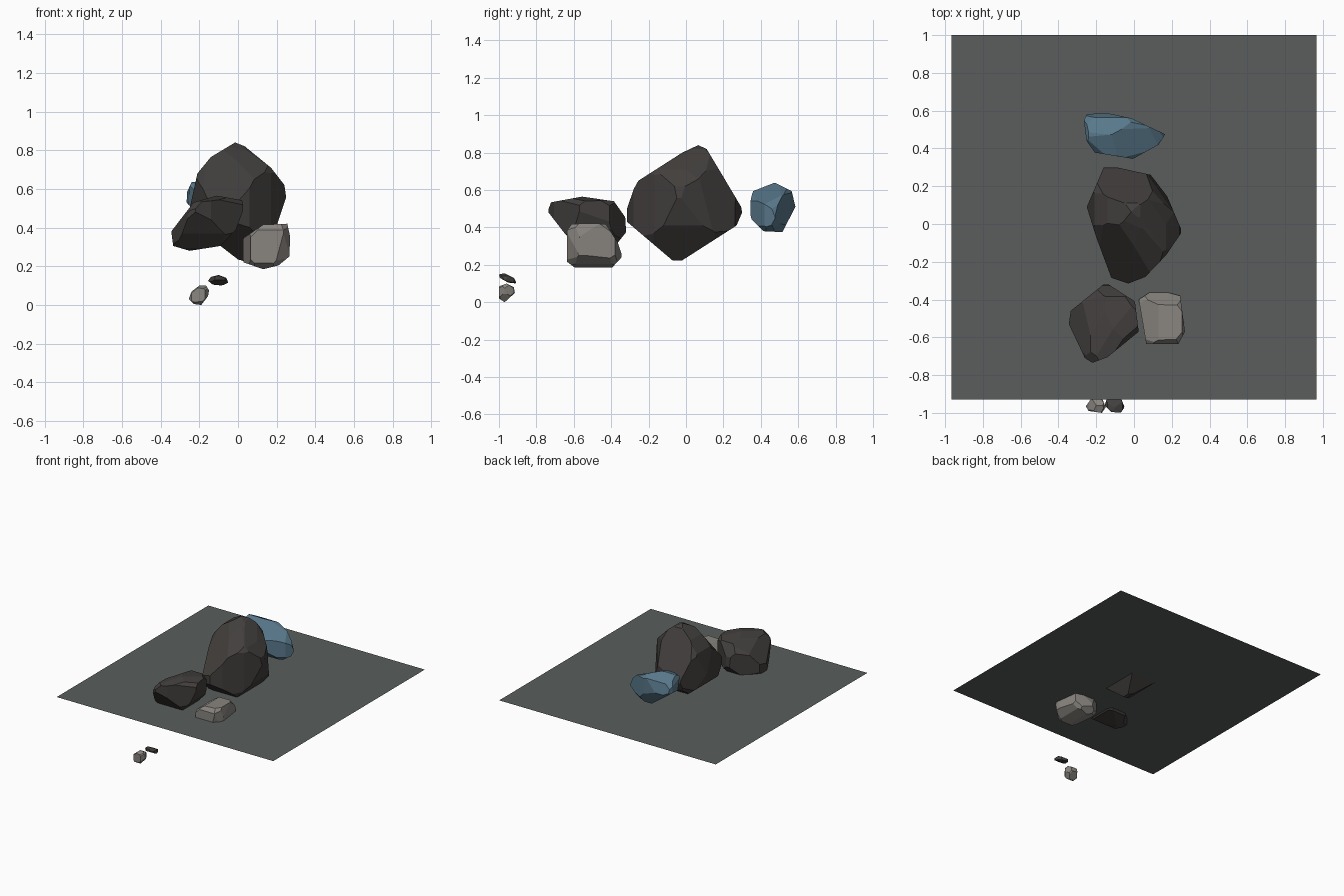
import bpy, bmesh
from itertools import product
from mathutils import Vector

# view axes (right, up) in which rock outlines are drawn
VIEWS = {
    "front": ((1, 0, 0), (0, 0, 1)),
    "side": ((0, 1, 0), (0, 0, 1)),
    "top": ((1, 0, 0), (0, 1, 0)),
    "front_right": ((.819, .574, 0), (-.2424, .3462, .9063)),
    "back_left": ((-.819, -.574, 0), (.2424, -.3462, .9063)),
    "below": ((-.767, .64, 0), (.32, .3835, .866)),
}


def material(name, rgb):
    m = bpy.data.materials.new(name)
    m.diffuse_color = (*rgb, 1)
    return m


def finish(name, bm, mat):
    me = bpy.data.meshes.new(name)
    bm.to_mesh(me)
    bm.free()
    me.materials.append(mat)
    ob = bpy.data.objects.new(name, me)
    bpy.context.collection.objects.link(ob)


def chip(bm, co, no):
    # slice away everything beyond a plane and cap the cut
    res = bmesh.ops.bisect_plane(bm, geom=bm.verts[:] + bm.edges[:] + bm.faces[:],
                                 plane_co=co, plane_no=no, dist=1e-5, clear_outer=True)
    edges = [e for e in res["geom_cut"] if isinstance(e, bmesh.types.BMEdge) and e.is_boundary]
    if len(edges) > 2:
        bmesh.ops.contextual_create(bm, geom=edges)


def rock(name, mat, front, side, top, trim=.92, **extra):
    # chisel a block to its outlines, then knock off the eight corners
    mid = lambda pts, i: (min(p[i] for p in pts) + max(p[i] for p in pts)) / 2
    c = Vector((mid(front, 0), mid(side, 0), mid(front, 1)))
    bm = bmesh.new()
    bmesh.ops.create_cube(bm, size=2)
    bmesh.ops.translate(bm, vec=c, verts=bm.verts)
    outlines = [("front", front + front[:1]), ("side", side + side[:1]), ("top", top + top[:1])]
    for view, pts in outlines + list(extra.items()):
        r, u = (Vector(a) for a in VIEWS[view])
        for p, q in zip(pts, pts[1:]):
            co = r * p[0] + u * p[1]
            no = (r * (q[1] - p[1]) - u * (q[0] - p[0])).normalized()
            if no.dot(co - c) < 0:
                no = -no
            chip(bm, co, no)
    ext = [max(v.co[i] for v in bm.verts) - min(v.co[i] for v in bm.verts) for i in range(3)]
    for s in product((-1, 1), repeat=3):
        no = Vector([s[i] / ext[i] for i in range(3)]).normalized()
        reach = max(no.dot(v.co - c) for v in bm.verts)
        chip(bm, c + no * reach * trim, no)
    bmesh.ops.remove_doubles(bm, verts=bm.verts, dist=.004)
    hull = bmesh.ops.convex_hull(bm, input=bm.verts[:])
    bmesh.ops.delete(bm, geom=list({g for g in hull["geom_interior"] + hull["geom_unused"]
                                    if isinstance(g, bmesh.types.BMVert)}), context="VERTS")
    bmesh.ops.dissolve_limit(bm, angle_limit=.03, verts=bm.verts[:], edges=bm.edges[:])
    bmesh.ops.recalc_face_normals(bm, faces=bm.faces[:])
    finish(name, bm, mat)


dark = material("dark_stone", (.055, .05, .047))
pale = material("pale_stone", (.25, .235, .215))
blue = material("blue_stone", (.10, .19, .26))
slab = material("ground_grey", (.10, .11, .105))

# flat ground sheet
bm = bmesh.new()
bm.faces.new([bm.verts.new(p) for p in ((-.965, -.93, .314), (.965, -.93, .314),
                                        (.965, 1, .314), (-.965, 1, .314))])
finish("ground_sheet", bm, slab)

# large central boulder
rock("main_boulder", dark,
     [(.13, .2), (.2, .41), (.26, .48), (.24, .62), (.17, .71), (.035, .82), (-.015, .84),
      (-.14, .765), (-.21, .68), (-.25, .5), (-.21, .4), (-.11, .32), (0, .235)],
     [(-.325, .605), (-.02, .80), (.065, .84), (.11, .82), (.2, .67), (.295, .51),
      (.3, .48), (.27, .41), (-.05, .205), (-.315, .43)],
     [(-.25, .09), (-.16, .3), (-.115, .305), (.09, .26), (.17, .16), (.255, -.04),
      (.17, -.165), (.06, -.28), (-.03, -.315), (-.12, -.285), (-.2, -.07)],
     trim=.95,
     front_right=[(.22, .45), (.212, .56), (.17, .72), (.066, .785), (0, .796), (-.15, .765),
                  (-.234, .694), (-.271, .496)],
     back_left=[(.27, .56), (.215, .655), (.066, .71), (.03, .75), (-.08, .735), (-.18, .65)])

# dark boulder, front left
rock("left_boulder", dark,
     [(-.335, .305), (-.25, .28), (-.09, .305), (-.01, .39), (.03, .5), (.03, .54),
      (-.11, .565), (-.23, .53), (-.345, .38)],
     [(-.745, .51), (-.72, .535), (-.555, .565), (-.385, .54), (-.325, .455), (-.32, .375),
      (-.38, .3), (-.5, .28), (-.57, .295), (-.65, .37), (-.735, .48)],
     [(-.15, -.31), (.005, -.41), (.025, -.57), (-.14, -.705), (-.22, -.735), (-.26, -.71),
      (-.345, -.53), (-.335, -.46)],
     back_left=[(.62, .45), (.62, .635), (.58, .694), (.36, .71), (.27, .69)],
     front_right=[(-.62, .247), (-.586, .313), (-.425, .365)])

# pale rock, front right
rock("pale_rock", pale,
     [(0, .23), (.02, .34), (.13, .415), (.255, .42), (.27, .35), (.265, .25), (.21, .205),
      (.13, .185)],
     [(-.67, .285), (-.64, .38), (-.61, .42), (-.43, .42), (-.365, .32), (-.34, .245),
      (-.4, .18), (-.58, .18), (-.65, .21)],
     [(.025, -.4), (.11, -.345), (.245, -.38), (.27, -.57), (.235, -.635), (.065, -.635)],
     below=[(-.57, .07), (-.556, .005), (-.446, -.04), (-.32, 0), (-.264, .085)])

# blue rock at the back
rock("blue_rock", blue,
     [(-.27, .5), (-.25, .42), (-.1, .365), (.08, .37), (.165, .42), (.165, .49), (.08, .57),
      (-.1, .64), (-.24, .635), (-.27, .57)],
     [(.33, .525), (.36, .595), (.475, .64), (.565, .595), (.585, .51), (.515, .375),
      (.415, .38), (.35, .445)],
     [(-.265, .55), (-.245, .59), (-.18, .595), (-.015, .56), (.165, .475), (.13, .42),
      (-.005, .345), (-.22, .38), (-.25, .425)],
     back_left=[(-.337, .18), (-.41, .284), (-.38, .357), (-.12, .395), (-.045, .36),
                (-.06, .245), (-.227, .16)])

# two pebbles at the front edge, under the sheet
rock("pale_pebble", pale,
     [(-.255, .03), (-.23, .005), (-.19, 0), (-.155, .045), (-.15, .075), (-.165, .1),
      (-.2, .1), (-.24, .07)],
     [(-1, .085), (-.96, .1), (-.92, .08), (-.915, .05), (-.97, 0), (-1, .02)],
     [(-.255, -.965), (-.24, -.99), (-.17, -1), (-.15, -.97), (-.17, -.92), (-.22, -.915)])
rock("dark_pebble", dark,
     [(-.155, .125), (-.13, .105), (-.08, .1), (-.05, .115), (-.06, .14), (-.1, .155),
      (-.14, .145)],
     [(-1, .15), (-.97, .155), (-.92, .13), (-.905, .1), (-.95, .105), (-.995, .13)],
     [(-.155, -.96), (-.12, -.995), (-.07, -1), (-.05, -.97), (-.07, -.92), (-.12, -.905),
      (-.145, -.93)])
